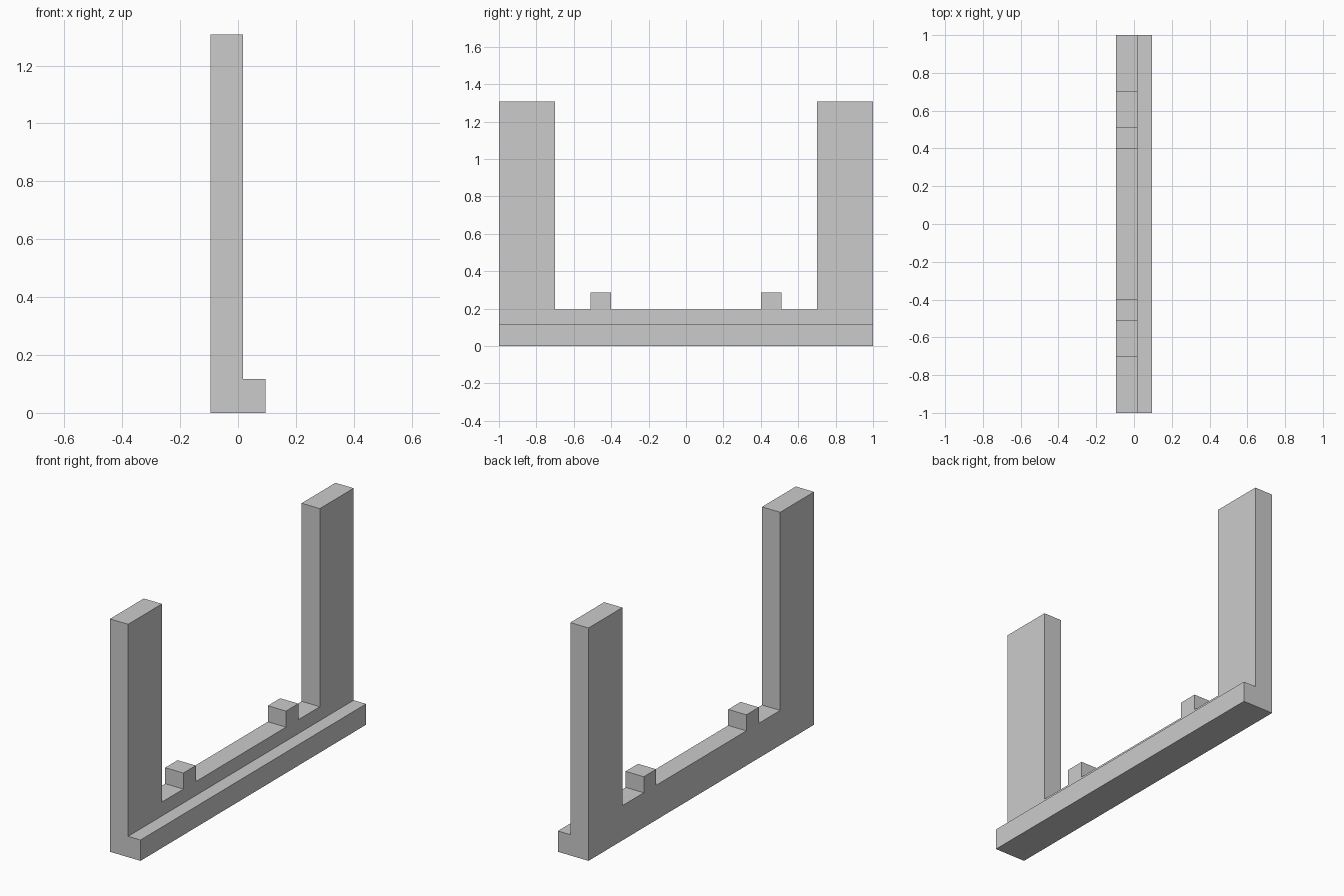
import bpy
import bmesh
from mathutils import Vector

cube = bpy.data.objects.get("Cube")
if cube:
    bpy.data.objects.remove(cube, do_unlink=True)

BACK, FACE, LIP = -0.095, 0.018, 0.095      # x positions
LIP_TOP, RAIL_TOP, PEG_TOP, POST_TOP = 0.117, 0.195, 0.285, 1.307

# Plain grey material
grey = bpy.data.materials.new("plain_grey")
grey.use_nodes = True
colour = (0.6, 0.6, 0.6, 1)
grey.diffuse_color = colour
grey.node_tree.nodes["Principled BSDF"].inputs["Base Color"].default_value = colour

# Half outline of the rail, peg and post, mirrored across y = 0
half = [(0.40, RAIL_TOP), (0.40, PEG_TOP), (0.51, PEG_TOP), (0.51, RAIL_TOP),
        (0.70, RAIL_TOP), (0.70, POST_TOP), (1.0, POST_TOP), (1.0, 0)]
outline = half + [(-y, z) for y, z in reversed(half)]

# Extrude the outline through the frame's thickness
bm = bmesh.new()
profile = bm.faces.new([bm.verts.new((BACK, y, z)) for y, z in outline])
solid = bmesh.ops.extrude_face_region(bm, geom=[profile], use_keep_orig=True)
moved = [v for v in solid["geom"] if isinstance(v, bmesh.types.BMVert)]
bmesh.ops.translate(bm, verts=moved, vec=(FACE - BACK, 0, 0))
bmesh.ops.recalc_face_normals(bm, faces=bm.faces)

# Cut the lower strip and pull it out as the lip along the foot
bmesh.ops.bisect_plane(bm, geom=bm.verts[:] + bm.edges[:] + bm.faces[:],
                       plane_co=(0, 0, LIP_TOP), plane_no=(0, 0, 1))
bm.normal_update()
strip = [f for f in bm.faces
         if f.normal.x > 0.9 and max(v.co.z for v in f.verts) < LIP_TOP + 0.001]
lip = bmesh.ops.extrude_face_region(bm, geom=strip)
moved = [v for v in lip["geom"] if isinstance(v, bmesh.types.BMVert)]
bmesh.ops.translate(bm, verts=moved, vec=Vector((LIP - FACE, 0, 0)))

# Merge flat neighbours into clean faces
bmesh.ops.dissolve_limit(bm, angle_limit=0.01, verts=bm.verts, edges=bm.edges)
bmesh.ops.recalc_face_normals(bm, faces=bm.faces)

mesh = bpy.data.meshes.new("bracket_frame")
bm.to_mesh(mesh)
bm.free()
mesh.materials.append(grey)
frame = bpy.data.objects.new("bracket_frame", mesh)
bpy.context.collection.objects.link(frame)
